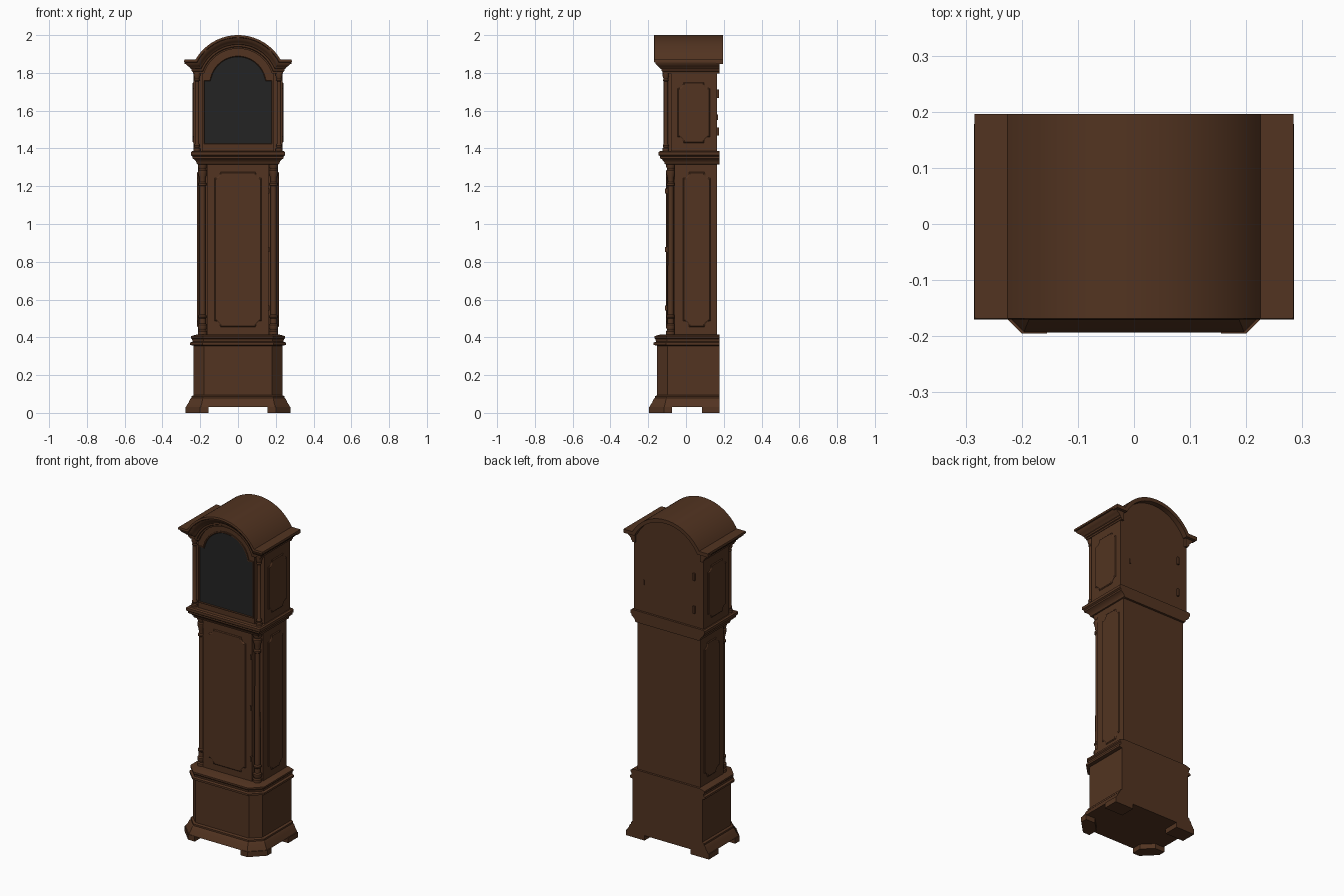
import bpy, bmesh, math

if "Cube" in bpy.data.objects:
    bpy.data.objects.remove(bpy.data.objects["Cube"])


def material(name, color):
    m = bpy.data.materials.new(name)
    m.use_nodes = True
    m.diffuse_color = color
    m.node_tree.nodes["Principled BSDF"].inputs["Base Color"].default_value = color
    return m


wood = material("dark wood", (0.085, 0.034, 0.015, 1))
glass = material("dark glass", (0.017, 0.017, 0.017, 1))
parts = []


def loft(name, rings, insets=(), inner_slot=0):
    """Skin closed rings, cap both ends, then inset the last cap."""
    bm = bmesh.new()
    loops = [[bm.verts.new(p) for p in ring] for ring in rings]
    n = len(loops[0])
    for a, b in zip(loops, loops[1:]):
        for i in range(n):
            j = (i + 1) % n
            bm.faces.new((a[i], a[j], b[j], b[i]))
    bm.faces.new(loops[0][::-1])
    cap = bm.faces.new(loops[-1])
    bmesh.ops.recalc_face_normals(bm, faces=bm.faces[:])
    for thickness, depth in insets:
        bmesh.ops.inset_individual(bm, faces=[cap], thickness=thickness, depth=depth)
    cap.material_index = inner_slot
    mesh = bpy.data.meshes.new(name)
    bm.to_mesh(mesh)
    bm.free()
    mesh.materials.append(wood)
    mesh.materials.append(glass)
    ob = bpy.data.objects.new(name, mesh)
    bpy.context.collection.objects.link(ob)
    parts.append(ob)
    return ob


def prism(name, outline, axis, start, end, **kw):
    """Extrude a 2D outline along one axis."""
    place = {"x": lambda u, v, t: (t, u, v),
             "y": lambda u, v, t: (u, t, v),
             "z": lambda u, v, t: (u, v, t)}[axis]
    return loft(name, [[place(u, v, t) for u, v in outline] for t in (start, end)], **kw)


def box(name, x0, x1, y0, y1, z0, z1):
    return prism(name, [(x0, y0), (x1, y0), (x1, y1), (x0, y1)], "z", z0, z1)


def case_stack(name, profile, w, front, back, chamfer=0):
    """Stack of rectangles, front corners optionally chamfered; profile = (projection, z)."""
    rings = []
    for p, z in profile:
        x, y = w + p, front - p
        if chamfer:
            c = chamfer + 0.586 * p
            ring = [(-x, back), (-x, y + c), (c - x, y), (x - c, y), (x, y + c), (x, back)]
        else:
            ring = [(-x, back), (-x, y), (x, y), (x, back)]
        rings.append([(u, v, z) for u, v in ring])
    return loft(name, rings)


def lathe(name, profile, x, y, sides=16):
    angles = [2 * math.pi * i / sides for i in range(sides)]
    return loft(name, [[(x + r * math.cos(a), y + r * math.sin(a), z) for a in angles]
                       for r, z in profile])


def panel_outline(u0, u1, v0, v1, r=0.032):
    """Rectangle with scooped corners."""
    pts = []
    for cu, cv, start in ((u0, v0, 90), (u1, v0, 180), (u1, v1, 270), (u0, v1, 0)):
        for i in range(6):
            a = math.radians(start - 18 * i)
            pts.append((cu + r * math.cos(a), cv + r * math.sin(a)))
    return pts


ARCH_Z, ARCH_R, EAVE_Z = 1.74, 0.26, 1.87


def arch(d, x_end, steps=32):
    """Eave, arch, eave line, moved inward by d."""
    r, z = ARCH_R - d, EAVE_Z - d
    a0 = math.asin((z - ARCH_Z) / r)
    pts = [(-x_end, z)]
    for i in range(steps + 1):
        a = math.pi - a0 - (math.pi - 2 * a0) * i / steps
        pts.append((r * math.cos(a), ARCH_Z + r * math.sin(a)))
    return pts + [(x_end, z)]


# Plinth with flared skirt and cap moulding
PLINTH = dict(w=0.235, front=-0.153, back=0.178, chamfer=0.055)
case_stack("plinth", [(0, 0.08), (0, 0.37)], **PLINTH)
case_stack("plinth_skirt", [(0.04, 0.03), (0.036, 0.04), (0.026, 0.055), (0.02, 0.07),
                            (0.012, 0.078), (0.012, 0.088), (0, 0.094)], **PLINTH)
case_stack("plinth_cap", [(0, 0.355), (0.018, 0.36), (0.018, 0.372), (0.006, 0.377),
                          (0.008, 0.39), (0.014, 0.396), (0.014, 0.406),
                          (-0.02, 0.416)], **PLINTH)

# Bracket feet
for s, side in ((1, "left"), (-1, "right")):
    front_foot = [(0.155, -0.195), (0.2, -0.195), (0.279, -0.116), (0.279, -0.075),
                  (0.215, -0.075), (0.155, -0.135)]
    prism(side + "_front_foot", [(s * x, y) for x, y in front_foot], "z", 0, 0.032)
    box(side + "_back_foot", s * 0.155, s * 0.279, 0.085, 0.178, 0, 0.032)

# Trunk with notched front corners
trunk_half = [(0.165, -0.1), (0.165, -0.06), (0.212, -0.06), (0.212, 0.165)]
prism("trunk", trunk_half + [(-x, y) for x, y in reversed(trunk_half)], "z", 0.4, 1.34)
bevel = [(0.006, 0.004)]
prism("trunk_door_panel", panel_outline(-0.125, 0.125, 0.455, 1.275), "y", -0.09, -0.102,
      insets=bevel)
for i in range(3):
    z = 0.555 + 0.31 * i
    box("trunk_hinge", 0.158, 0.168, -0.112, -0.095, z - 0.013, z + 0.013)

# Corner columns and side panels
trunk_column = [(0.024, 0.405), (0.024, 0.432), (0.018, 0.438), (0.024, 0.45), (0.024, 0.465),
                (0.018, 0.472), (0.018, 0.5), (0.022, 0.505), (0.022, 0.513), (0.016, 0.52),
                (0.015, 1.2), (0.021, 1.205), (0.021, 1.215), (0.015, 1.222), (0.017, 1.245),
                (0.024, 1.27), (0.024, 1.283), (0.018, 1.29), (0.025, 1.305), (0.025, 1.33)]
hood_column = [(0.018, 1.38), (0.018, 1.4), (0.013, 1.405), (0.016, 1.415), (0.011, 1.425),
               (0.011, 1.755), (0.015, 1.76), (0.012, 1.768), (0.018, 1.785), (0.018, 1.81)]
for s, side in ((1, "left"), (-1, "right")):
    lathe(side + "_trunk_column", trunk_column, s * 0.188, -0.081)
    lathe(side + "_hood_column", hood_column, s * 0.217, -0.107)
    prism(side + "_trunk_panel", panel_outline(-0.015, 0.13, 0.455, 1.275), "x",
          s * 0.2, s * 0.213, insets=bevel)
    prism(side + "_hood_panel", panel_outline(-0.045, 0.127, 1.43, 1.75), "x",
          s * 0.225, s * 0.236, insets=bevel)

# Moulding between trunk and hood
case_stack("hood_base_moulding", [(0, 1.315), (0.006, 1.318), (0.008, 1.328), (0.02, 1.342),
                                  (0.03, 1.348), (0.03, 1.358), (0.038, 1.364),
                                  (0.038, 1.38), (0.03, 1.386)],
           w=0.212, front=-0.107, back=0.178)

# Hood case, front frame and glazed opening
prism("hood_case", arch(0.012, 0.235) + [(0.235, 1.38), (-0.235, 1.38)], "y", -0.08, 0.165)
frame_half = [(0.23, 1.8), (0.19, 1.8), (0.19, 1.38)]
prism("hood_front_frame",
      arch(0.05, 0.23) + frame_half + [(-x, z) for x, z in reversed(frame_half)],
      "y", -0.07, -0.112)

bead, shoulder_z = 0.01, 1.765
glass_r = 0.145 + bead
a0 = math.asin((shoulder_z - ARCH_Z) / glass_r)
window = [(-0.185, 1.42), (-0.185, shoulder_z)]
for i in range(25):
    a = math.pi - a0 - (math.pi - 2 * a0) * i / 24
    window.append((glass_r * math.cos(a), ARCH_Z + glass_r * math.sin(a)))
window += [(0.185, shoulder_z), (0.185, 1.42)]
prism("hood_window", window, "y", -0.1, -0.119,
      insets=[(0.006, 0), (0.004, -0.005)], inner_slot=1)

# Arched cornice swept round the sides and front
cornice = [(0, 0.048), (0.004, 0.05), (0.012, 0.05), (0.015, 0.043), (0.024, 0.04),
           (0.034, 0.03), (0.042, 0.02), (0.046, 0.018), (0.05, 0.011), (0.06, 0.01),
           (0.063, 0.005), (0.072, 0.003), (0.072, -0.015), (0, -0.015)]
columns = []
for d, p in cornice:
    x, y = 0.235 + p, -0.12 - p
    z = EAVE_Z - d
    columns.append([(-x, 0.178, z)] + [(u, y, v) for u, v in arch(d, x)] + [(x, 0.178, z)])
loft("cornice", list(zip(*columns)))

# Roof shell
prism("roof", arch(0, 0.284) + arch(0.014, 0.284)[::-1], "y", -0.166, 0.188)
prism("roof_back_rim", arch(0, 0.284) + arch(0.022, 0.284)[::-1], "y", 0.16, 0.196)

# Back hinges and catch
for z in (1.49, 1.69):
    box("back_hinge", -0.178, -0.166, 0.16, 0.175, z - 0.022, z + 0.022)
box("back_catch", 0.163, 0.17, 0.16, 0.17, 1.55, 1.58)

# Smooth the curves, keep the edges crisp
for ob in parts:
    ob.select_set(True)
bpy.context.view_layer.objects.active = parts[0]
bpy.ops.object.shade_smooth_by_angle(angle=math.radians(30))
